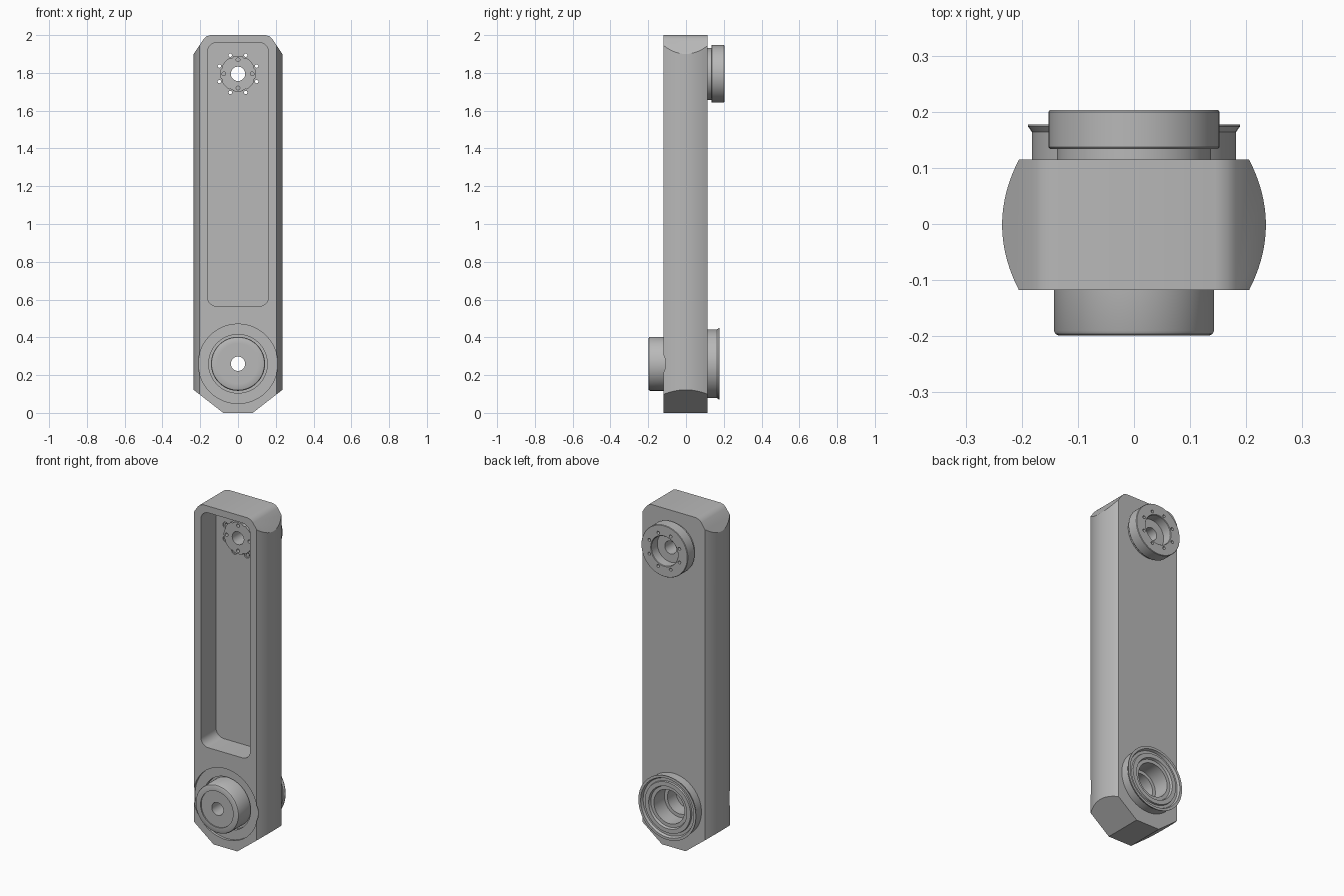
import bpy, bmesh, math
from mathutils import Vector

cube = bpy.data.objects.get("Cube")
if cube:
    bpy.data.objects.remove(cube, do_unlink=True)

grey = bpy.data.materials.new("machined_grey")
grey.use_nodes = True
grey.diffuse_color = (0.48, 0.48, 0.48, 1)
grey.node_tree.nodes["Principled BSDF"].inputs["Base Color"].default_value = grey.diffuse_color

BACK, FRONT = 0.115, -0.118
TOP_Z, LOW_Z = 1.795, 0.26


def finish(name, bm):
    bmesh.ops.recalc_face_normals(bm, faces=bm.faces)
    mesh = bpy.data.meshes.new(name)
    bm.to_mesh(mesh)
    bm.free()
    mesh.materials.append(grey)
    obj = bpy.data.objects.new(name, mesh)
    bpy.context.collection.objects.link(obj)
    return obj


def prism(name, points, sweep):
    """Close a loop of points and extrude it along a vector."""
    bm = bmesh.new()
    face = bm.faces.new([bm.verts.new(p) for p in points])
    new = bmesh.ops.extrude_face_region(bm, geom=[face])["geom"]
    bmesh.ops.translate(bm, vec=Vector(sweep), verts=[v for v in new if isinstance(v, bmesh.types.BMVert)])
    return finish(name, bm)


def rod(name, radius, x, z, y0, y1, sides=64):
    turn = [2 * math.pi * i / sides for i in range(sides)]
    ring = [(x + radius * math.cos(a), y0, z + radius * math.sin(a)) for a in turn]
    return prism(name, ring, (0, y1 - y0, 0))


def lathe(name, profile, z, sides=96):
    """Spin a closed (radius, y) profile about the y direction at height z."""
    bm = bmesh.new()
    rings = []
    for i in range(sides):
        a = 2 * math.pi * i / sides
        rings.append([bm.verts.new((r * math.cos(a), y, z + r * math.sin(a))) for r, y in profile])
    n = len(profile)
    for i in range(sides):
        a, b = rings[i], rings[(i + 1) % sides]
        for j in range(n):
            k = (j + 1) % n
            bm.faces.new((a[j], a[k], b[k], b[j]))
    return finish(name, bm)


def apply_boolean(obj, tool, operation="DIFFERENCE", keep=False):
    mod = obj.modifiers.new("cut", "BOOLEAN")
    mod.operation, mod.solver, mod.object = operation, "EXACT", tool
    bpy.ops.object.select_all(action="DESELECT")
    bpy.context.view_layer.objects.active = obj
    obj.select_set(True)
    bpy.ops.object.modifier_apply(modifier=mod.name)
    if not keep:
        bpy.data.objects.remove(tool, do_unlink=True)


# Arm body: chamfered outline crossed with a section that has bowed sides
half = [(0.078, 0), (0.235, 0.122), (0.26, 0.14), (0.26, 1.863), (0.235, 1.9),
        (0.181, 1.98), (0.166, 1.994), (0.145, 2)]
outline = half + [(-x, z) for x, z in reversed(half)]
body = prism("arm_body", [(x, -0.3, z) for x, z in outline], (0, 0.6, 0))

steps = 24
side = []
for i in range(steps + 1):
    y = FRONT + (BACK - FRONT) * i / steps
    t = 2 * i / steps - 1
    side.append((0.235 - 0.03 * t * t, y))
section = side + [(-x, y) for x, y in reversed(side)]
apply_boolean(body, prism("section", [(x, y, -0.2) for x, y in section], (0, 0, 2.4)), "INTERSECT")

# Long rounded pocket in the front
rad, pocket = 0.05, []
for cx, cz, start in ((0.112, 1.91, 0), (-0.112, 1.91, 90), (-0.112, 0.615, 180), (0.112, 0.615, 270)):
    for i in range(9):
        a = math.radians(start + 90 * i / 8)
        pocket.append((cx + rad * math.cos(a), -0.3, cz + rad * math.sin(a)))
apply_boolean(body, prism("pocket", pocket, (0, 0.325, 0)))

# Shallow round seat and bores for both hubs
apply_boolean(body, rod("seat", 0.21, 0, LOW_Z, -0.3, -0.103, 96))
apply_boolean(body, rod("low_bore", 0.155, 0, LOW_Z, -0.3, 0.3, 96))
apply_boolean(body, rod("top_bore", 0.09, 0, TOP_Z, -0.3, 0.3))

# Lower hub: front boss, hidden core and flared rear flange
lower = lathe("lower_joint_hub", [
    (0.038, -0.192), (0.107, -0.192), (0.107, -0.199), (0.134, -0.199), (0.14, -0.196),
    (0.143, -0.19), (0.143, -0.08), (0.16, -0.08), (0.16, BACK - 0.01), (0.182, BACK - 0.01),
    (0.182, 0.164), (0.189, 0.174), (0.189, 0.177), (0.174, 0.177), (0.168, 0.162),
    (0.152, 0.162), (0.15, 0.172), (0.125, 0.172), (0.12, 0.158), (0.1, 0.158),
    (0.1, 0.06), (0.08, 0.06), (0.08, -0.02), (0.038, -0.02)], LOW_Z)

# Upper hub: pocket disc, neck and rear output flange
upper = lathe("upper_joint_hub", [
    (0.038, 0), (0.094, 0), (0.094, 0.1), (0.1375, 0.1), (0.1375, 0.134),
    (0.15, 0.134), (0.1525, 0.137), (0.1525, 0.2), (0.15, 0.203), (0.09, 0.203),
    (0.087, 0.2), (0.087, 0.145), (0.038, 0.145)], TOP_Z)

# Bolt circle: through holes with front counterbores
for i in range(8):
    a = math.radians(22.5 + 45 * i)
    x, z = 0.107 * math.cos(a), TOP_Z + 0.107 * math.sin(a)
    for radius, depth in ((0.018, 0.032), (0.009, 0.3)):
        tool = rod("bolt_cutter", radius, x, z, -0.08, depth, 20)
        apply_boolean(body, tool, keep=True)
        apply_boolean(upper, tool)

# Four blind screw holes in the pocket disc
for i in range(4):
    a = math.pi / 2 * i
    apply_boolean(upper, rod("screw_cutter", 0.01, 0.075 * math.cos(a),
                             TOP_Z + 0.075 * math.sin(a), -0.05, 0.03, 16))

bpy.ops.object.select_all(action="DESELECT")
for obj in (body, lower, upper):
    obj.select_set(True)
bpy.context.view_layer.objects.active = body
bpy.ops.object.shade_smooth_by_angle(angle=math.radians(28))
